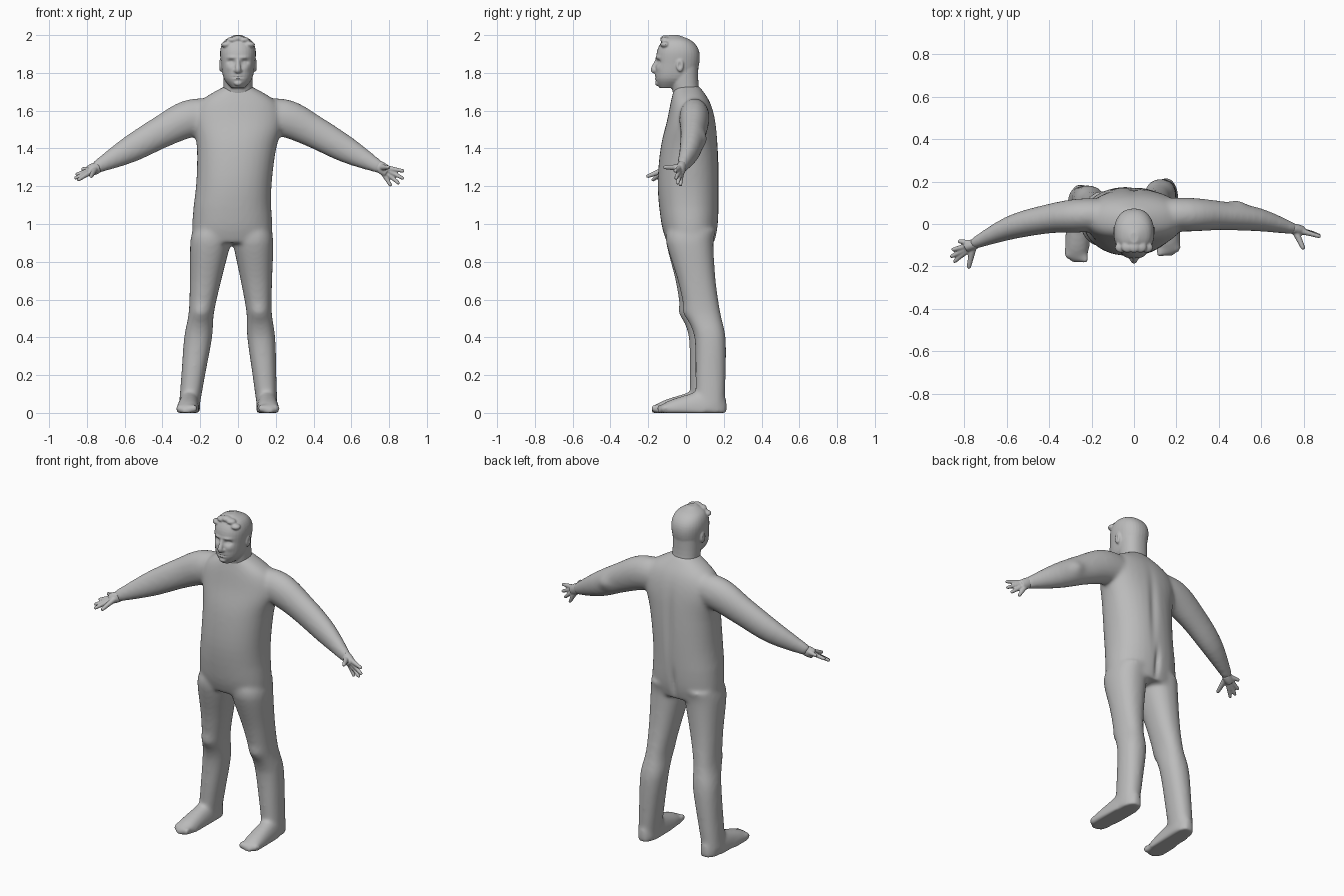
import bpy, bmesh, math
from mathutils import Vector, Matrix

cube = bpy.data.objects.get("Cube")
if cube:
    bpy.data.objects.remove(cube)

shade = (0.5, 0.5, 0.5, 1)
grey = bpy.data.materials.new("plain grey")
grey.use_nodes = True
grey.diffuse_color = shade
grey.node_tree.nodes["Principled BSDF"].inputs["Base Color"].default_value = shade

X, Y, Z = Vector((1, 0, 0)), Vector((0, 1, 0)), Vector((0, 0, 1))


def clamp(value):
    return max(0, min(1, value))


def refine(rows, steps=4):
    """Pass a smooth curve through rows of numbers."""
    rows = [Vector(row) for row in rows]
    padded = [rows[0]] + rows + [rows[-1]]
    result = []
    for before, start, end, after in zip(padded, padded[1:], padded[2:], padded[3:]):
        for step in range(steps):
            t = step / steps
            leave, arrive = (end - before) / 2, (after - start) / 2
            blend = t * t * (3 - 2 * t)
            result.append(start.lerp(end, blend) + leave * t * (1 - t) ** 2 - arrive * t * t * (1 - t))
    return result + [rows[-1]]


def oval(bm, centre, across, along, width, depth, power=2, sides=32):
    ring = []
    for i in range(sides):
        angle = math.tau * i / sides
        c, s = math.cos(angle), math.sin(angle)
        a = math.copysign(abs(c) ** (2 / power), c) * width
        b = math.copysign(abs(s) ** (2 / power), s) * depth
        ring.append(bm.verts.new(centre + across * a + along * b))
    return ring


def skin(bm, rings):
    """Bridge the rings and cap both ends."""
    sides = len(rings[0])
    for low, high in zip(rings, rings[1:]):
        for i in range(sides):
            j = (i + 1) % sides
            bm.faces.new((low[i], low[j], high[j], high[i]))
    bm.faces.new(rings[0][::-1])
    bm.faces.new(rings[-1])


def stack(bm, rows, middle=lambda z: 0, shift=lambda z: 0):
    """Level sections: height, half width, front and back."""
    rings = []
    for z, half, front, back in refine(rows):
        centre = Vector((middle(z), (front + back) / 2 + shift(z), z))
        rings.append(oval(bm, centre, X, Y, half, (back - front) / 2, 2.25))
    skin(bm, rings)


def limb(bm, points, radii, flat=1):
    """Round sections across a path."""
    rows = refine([(*point, radius) for point, radius in zip(points, radii)])
    path = [row.xyz for row in rows]
    rings = []
    for i, point in enumerate(path):
        ahead = path[min(i + 1, len(path) - 1)] - path[max(i - 1, 0)]
        ahead.normalize()
        side = ahead.cross(Y if abs(ahead.y) < 0.8 else Z).normalized()
        rings.append(oval(bm, point, side, ahead.cross(side), rows[i].w, rows[i].w * flat))
    skin(bm, rings)


def ball(bm, centre, size):
    matrix = Matrix.Translation(centre) @ Matrix.Diagonal((*size, 1))
    bmesh.ops.create_uvsphere(bm, u_segments=20, v_segments=12, radius=1, matrix=matrix)


def finish(name, bm, voxel, rounds, bumps=()):
    """Fuse and soften the pieces, then push small bumps and hollows."""
    bmesh.ops.recalc_face_normals(bm, faces=bm.faces)
    mesh = bpy.data.meshes.new(name)
    bm.to_mesh(mesh)
    bm.free()
    part = bpy.data.objects.new(name, mesh)
    bpy.context.collection.objects.link(part)
    fuse = part.modifiers.new("fuse", 'REMESH')
    fuse.mode, fuse.voxel_size = 'VOXEL', voxel
    soften = part.modifiers.new("soften", 'SMOOTH')
    soften.factor, soften.iterations = 0.5, rounds
    bpy.context.view_layer.update()
    graph = bpy.context.evaluated_depsgraph_get()
    fused = bpy.data.meshes.new_from_object(part.evaluated_get(graph))
    part.modifiers.clear()
    part.data = fused
    for centre, reach, push in bumps:
        for vert in fused.vertices:
            away = vert.co - Vector(centre)
            falloff = sum((away[k] / reach[k]) ** 2 for k in range(3))
            vert.co += Vector(push) * math.exp(-min(falloff, 50))
    fused.materials.clear()
    fused.materials.append(grey)
    for face in fused.polygons:
        face.use_smooth = True


# Torso, hips leaning to the right
body = bmesh.new()
stack(body, [(.9, .21, -.1, .15), (1, .212, -.13, .17), (1.2, .2, -.15, .175), (1.4, .21, -.135, .17),
             (1.55, .24, -.1, .155), (1.65, .2, -.08, .125), (1.73, .07, -.06, .07)],
      middle=lambda z: -.03 * clamp((1.5 - z) / .4))

# Legs, the left one set further back
leg_rows = [(.04, .055, .02, .175), (.2, .063, .02, .18), (.4, .074, .015, .18), (.53, .067, -.025, .16),
            (.7, .083, -.055, .145), (.9, .107, -.105, .145), (.97, .1, -.1, .16)]
stack(body, leg_rows, lambda z: .157 - .085 * z, lambda z: .03 * clamp((.9 - z) / .5))
stack(body, leg_rows, lambda z: .13 * z - .263)

# Feet with flat soles and toes
for heel, toe, setback in ((.15, .163, .03), (-.25, -.272, 0)):
    rings = []
    for i in range(13):
        s = i / 12
        bulge = max(.4, (1 - (2 * s - 1) ** 6) ** .5)
        centre = Vector((heel + (toe - heel) * s, .185 - .365 * s + setback, .01))
        ring = oval(body, centre, X, Z, (.054 + .008 * s) * bulge, (.15 - .11 * s) * bulge, 2.3)
        for vert in ring:
            vert.co.z = max(vert.co.z, 0)
        rings.append(ring)
    skin(body, rings)
    for i in range(-2, 3):
        outward = i * math.copysign(1, toe)
        ball(body, (toe + outward * .022, setback - .15 + i * .006, .024), (.014, .028, .022))

# Arms, the right one reaching further forward
for side, reach, bend in ((1, .07, 4), (-1, .14, 3)):
    points = [(side * x, .045 - reach * (x / .76) ** bend, z)
              for x, z in ((.1, 1.57), (.25, 1.56), (.4, 1.49), (.58, 1.39), (.76, 1.295))]
    limb(body, points, (.09, .1, .086, .07, .032), flat=.8)

finish("body", body, .01, 14, [
    ((.11, 0, .53), (.05, .05, .04), -.012 * Y),
    ((-.2, -.02, .53), (.05, .05, .04), -.012 * Y),
    ((-.03, .16, 1), (.016, .06, .08), -.015 * Y),
    ((0, .17, 1.35), (.025, .06, .2), -.01 * Y),
    ((.49, .1, 1.45), (.04, .04, .04), .012 * Y)])


# Hands with fanned fingers
def hand(name, wrist, index, little, thumb):
    bm = bmesh.new()
    wrist, index, little, thumb = map(Vector, (wrist, index, little, thumb))
    middle = index.lerp(little, .5)
    palm = wrist.lerp(middle, .5)
    limb(bm, (wrist, wrist.lerp(palm, .5), palm), (.03, .032, .029), flat=.8)
    forward = (middle - wrist).normalized()
    for i in range(4):
        tip = index.lerp(little, i / 3) + forward * .03 * math.sin(math.pi * i / 3)
        root = palm + (little - index) * (i / 3 - .5) * .45
        limb(bm, (wrist.lerp(root, .3), root, root.lerp(tip, .5), root.lerp(tip, .92), tip),
             (.014, .0135, .011, .009, .004))
    base = wrist.lerp(palm, .3)
    limb(bm, (base, base.lerp(thumb, .5), base.lerp(thumb, .93), thumb), (.018, .014, .01, .004))
    finish(name, bm, .0045, 4)


hand("left_hand", (.74, -.02, 1.31), (.88, -.06, 1.28), (.81, -.03, 1.2), (.8, -.12, 1.3))
hand("right_hand", (-.74, -.09, 1.3), (-.85, -.18, 1.23), (-.83, -.08, 1.29), (-.78, -.21, 1.25))

# Neck and skull
head = bmesh.new()
stack(head, [(1.62, .075, -.05, .085), (1.74, .077, -.08, .066), (1.86, .08, -.1, .066)])
stack(head, [(1.72, .035, -.14, -.03), (1.77, .075, -.162, .04), (1.85, .09, -.16, .07),
             (1.92, .094, -.152, .068), (1.97, .073, -.125, .03), (2, .02, -.09, -.04)])

# Nose, lips, chin, nostrils and ears
limb(head, [(0, -.15, 1.875), (0, -.163, 1.845), (0, -.171, 1.818), (0, -.164, 1.805)], (.01, .012, .016, .014))
for height in (1.77, 1.783):
    ball(head, (0, -.158, height), (.022, .008, .006))
ball(head, (0, -.15, 1.745), (.022, .014, .014))
for side in (-1, 1):
    ball(head, (side * .014, -.16, 1.812), (.01, .012, .009))
    ball(head, (side * .093, -.032, 1.84), (.009, .02, .034))

# Hair tufts
for i in range(-2, 3):
    ball(head, (i * .03, -.11, 1.982 - .008 * i * i), (.03, .026, .017))

# Mouth line, eyes, brows, cheeks and ear hollows
features = [((0, -.16, 1.7765), (.028, .02, .003), .006 * Y)]
for side in (-1, 1):
    features += [((side * .037, -.15, 1.858), (.02, .04, .012), .016 * Y),
                 ((side * .037, -.145, 1.856), (.01, .03, .006), -.006 * Y),
                 ((side * .035, -.155, 1.882), (.026, .03, .008), -.006 * Y),
                 ((side * .045, -.14, 1.825), (.02, .03, .016), -.005 * Y),
                 ((side * .1, -.034, 1.84), (.01, .009, .016), -.008 * side * X)]
finish("head", head, .005, 4, features)
